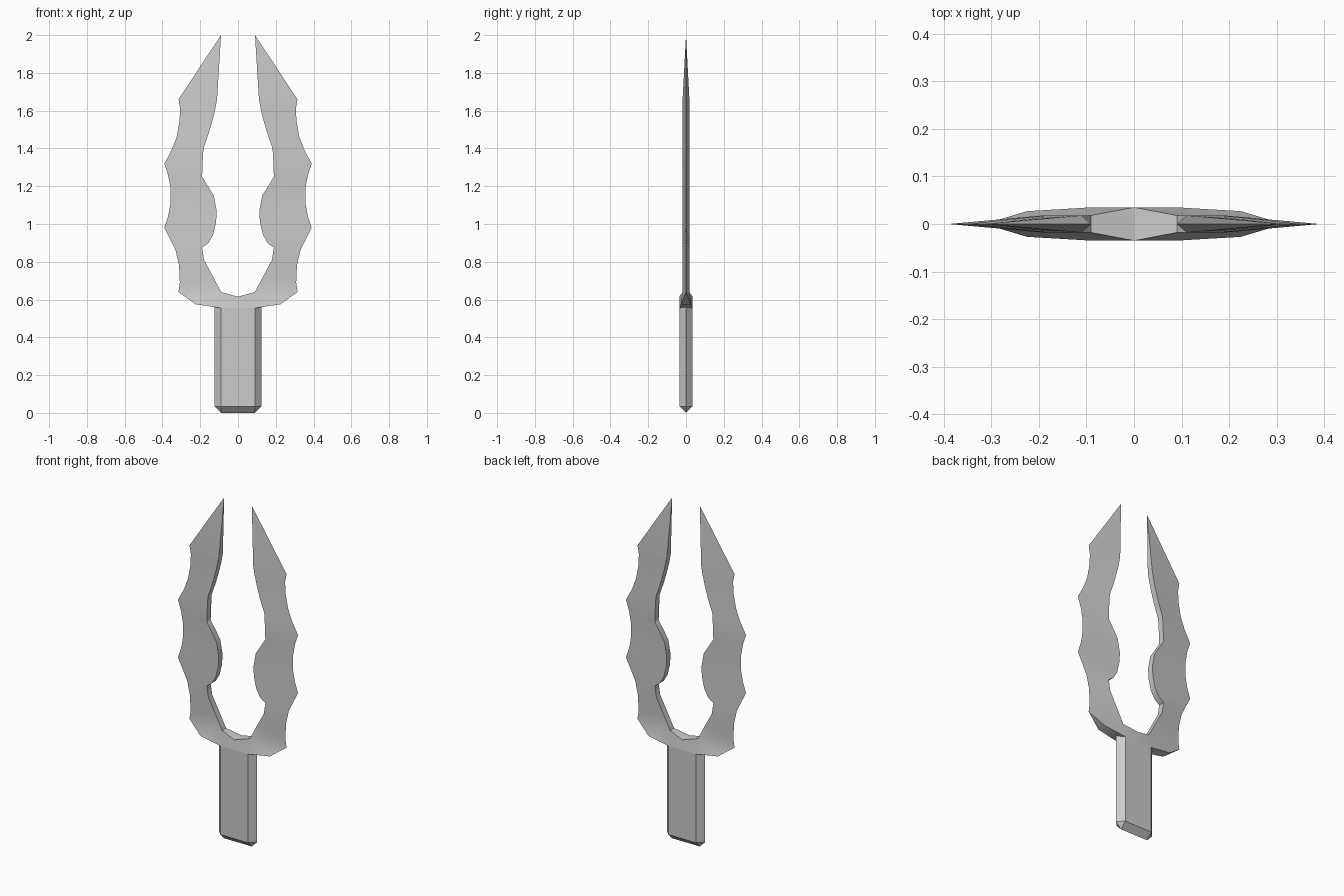
import bpy, bmesh, math

if "Cube" in bpy.data.objects:
    bpy.data.objects.remove(bpy.data.objects["Cube"])

# matching inner and outer edge points of one prong: inner x, z, outer x, z
ROWS = [
    (.090, .640, .315, .640), (.135, .727, .308, .690), (.180, .810, .312, .780),
    (.190, .875, .330, .860), (.158, .898, .360, .922), (.132, .942, .390, .980),
    (.116, 1.01, .370, 1.04), (.113, 1.07, .357, 1.11), (.128, 1.15, .357, 1.19),
    (.190, 1.25, .370, 1.26), (.187, 1.33, .390, 1.32), (.183, 1.40, .352, 1.39),
    (.155, 1.48, .325, 1.46), (.132, 1.56, .310, 1.54), (.120, 1.61, .306, 1.61),
    (.111, 1.66, .315, 1.66),
]
EDGE_T = .018    # half thickness along the inner edge of a prong
BODY_T = .035    # half thickness of guard and handle


def add_face(bm, pts):
    pts = [p for i, p in enumerate(pts) if p not in pts[:i]]
    if len(pts) > 2:
        bm.faces.new([bm.verts.new(p) for p in pts])


def both_sides(bm, pts):
    """Front and back copies of a panel given as (x, z, half thickness)."""
    for s in (-1, 1):
        add_face(bm, [(x, s * t + 0.0, z) for x, z, t in pts])


def rim(bm, path):
    """Wall joining front and back along a path."""
    for (x, z, t), (x2, z2, t2) in zip(path, path[1:]):
        add_face(bm, [(x, -t + 0.0, z), (x2, -t2 + 0.0, z2), (x2, t2, z2), (x, t, z)])


def finish(bm, name):
    """Mirror across x, weld and shade."""
    geom = bm.verts[:] + bm.edges[:] + bm.faces[:]
    dup = bmesh.ops.duplicate(bm, geom=geom)["geom"]
    for v in dup:
        if isinstance(v, bmesh.types.BMVert):
            v.co.x = -v.co.x
    bmesh.ops.remove_doubles(bm, verts=bm.verts[:], dist=1e-5)
    bmesh.ops.recalc_face_normals(bm, faces=bm.faces[:])
    me = bpy.data.meshes.new(name)
    bm.to_mesh(me)
    bm.free()
    ob = bpy.data.objects.new(name, me)
    bpy.context.collection.objects.link(ob)
    bpy.ops.object.select_all(action='DESELECT')
    ob.select_set(True)
    bpy.context.view_layer.objects.active = ob
    bpy.ops.object.shade_smooth_by_angle(angle=math.radians(30))
    return ob


# forked blade: thick inner edge tapering to a sharp scalloped outer edge
bm = bmesh.new()
inner = [(a, b, EDGE_T) for a, b, c, d in ROWS]
outer = [(c, d, 0.0) for a, b, c, d in ROWS]
tip = (.09, 2.0, 0.0)
for i in range(len(ROWS) - 1):
    both_sides(bm, [inner[i], outer[i], outer[i + 1], inner[i + 1]])
both_sides(bm, [inner[-1], outer[-1], tip])

# guard joining the prongs
crotch, root = (0.0, .615, BODY_T), (0.0, .555, BODY_T)
neck, shoulder = (.09, .555, BODY_T), (.225, .575, .027)
both_sides(bm, [crotch, root, neck, inner[0]])
both_sides(bm, [inner[0], neck, shoulder])
both_sides(bm, [inner[0], shoulder, outer[0]])
rim(bm, [crotch] + inner + [tip])
rim(bm, [root, neck, shoulder, outer[0]])
finish(bm, "forked_blade")

# handle: flat bar with bevelled sides and a wedge-shaped bottom
bm = bmesh.new()
side_low, side_top = (.125, .035, 0.0), (.125, .56, 0.0)
face_low, bottom = (.09, .035, BODY_T), (.09, 0.0, 0.0)
both_sides(bm, [(0.0, .035, BODY_T), face_low, neck, root])
both_sides(bm, [face_low, side_low, side_top, neck])
both_sides(bm, [face_low, bottom, side_low])
both_sides(bm, [(0.0, .035, BODY_T), (0.0, 0.0, 0.0), bottom, face_low])
finish(bm, "handle")
